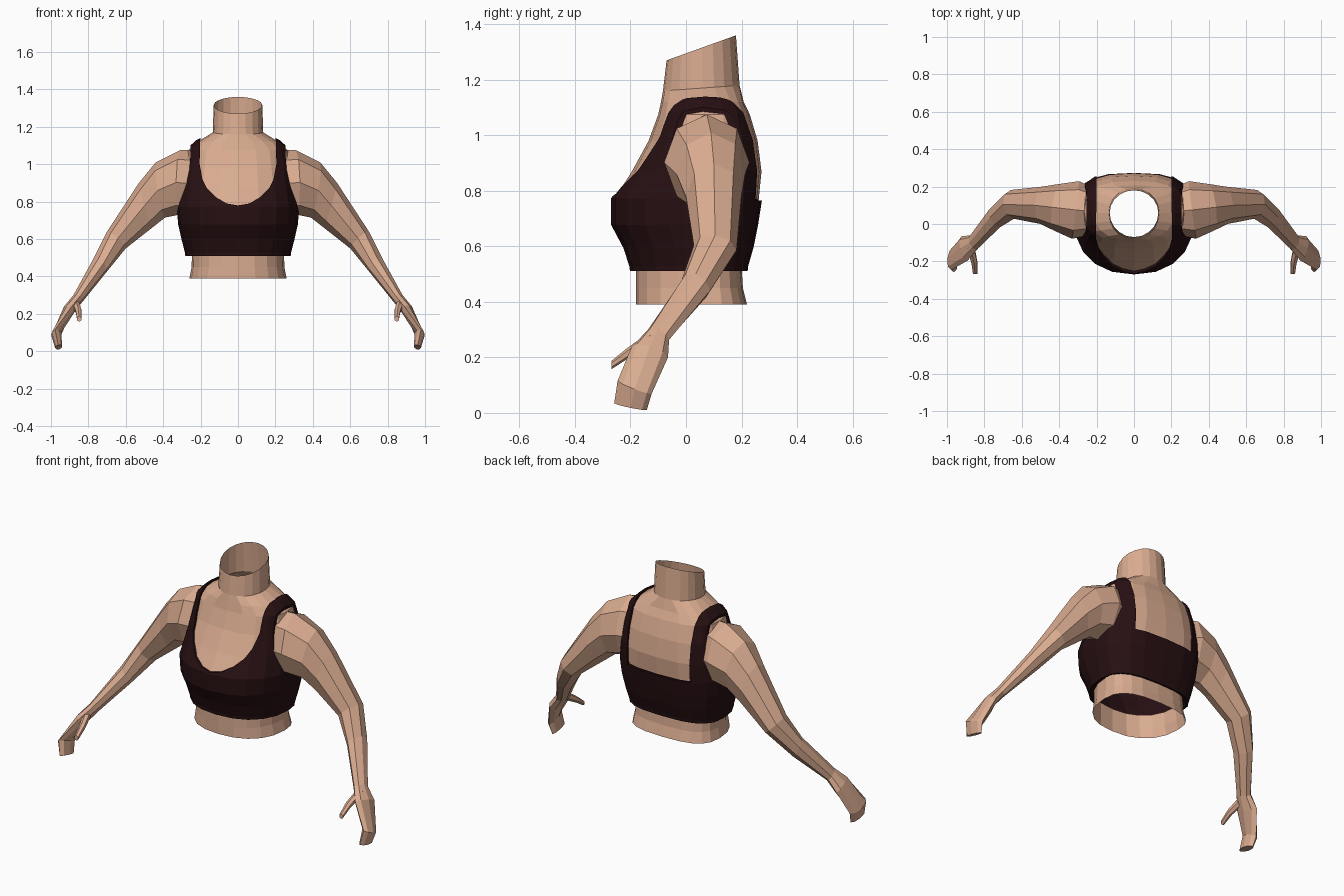
import bpy, bmesh, math
from mathutils import Vector

if "Cube" in bpy.data.objects:
    bpy.data.objects.remove(bpy.data.objects["Cube"])


def material(name, rgb):
    m = bpy.data.materials.new(name)
    m.diffuse_color = (*rgb, 1)
    m.use_nodes = True
    m.node_tree.nodes["Principled BSDF"].inputs["Base Color"].default_value = m.diffuse_color
    return m


skin = material("skin", (0.70, 0.41, 0.28))
cloth = material("dark_cloth", (0.02, 0.005, 0.006))


def make_object(name, bm, *mats):
    bmesh.ops.recalc_face_normals(bm, faces=bm.faces)
    me = bpy.data.meshes.new(name)
    bm.to_mesh(me)
    bm.free()
    for m in mats:
        me.materials.append(m)
    ob = bpy.data.objects.new(name, me)
    bpy.context.collection.objects.link(ob)
    return ob


def loft(rings, cap_end=False):
    bm = bmesh.new()
    loops = [[bm.verts.new(p) for p in r] for r in rings]
    n = len(loops[0])
    for a, b in zip(loops, loops[1:]):
        for i in range(n):
            j = (i + 1) % n
            bm.faces.new((a[i], a[j], b[j], b[i]))
    if cap_end:
        bm.faces.new(loops[-1])
    return bm


def body_ring(z, hx, front, back, rise=0.0, n=20):
    """Rounded body section: softer curve in front, flatter behind."""
    pts, cy = [], 0.06
    for i in range(n):
        t = 2 * math.pi * i / n
        c, s = math.cos(t), math.sin(t)
        e = 2 / (2.8 if s > 0 else 2.3) if hx > 0.2 else 1.0
        x = math.copysign(abs(c) ** e, c) * hx
        f = abs(s) ** e
        y = cy + f * (back - cy if s > 0 else front - cy)
        pts.append(Vector((x, y, z + rise * (y - front) / (back - front))))
    return pts


def limb_rings(stations, n=8):
    """Each station: top x, top z, bottom x, bottom z, y centre, half width."""
    mids = [Vector(((a + c) / 2, y, (b + d) / 2)) for a, b, c, d, y, w in stations]
    rings = []
    for i, (a, b, c, d, y, w) in enumerate(stations):
        u = Vector(((a - c) / 2, 0, (b - d) / 2))
        t = mids[min(i + 1, len(mids) - 1)] - mids[max(i - 1, 0)]
        v = u.cross(t).normalized() * w
        rings.append([mids[i] + u * math.cos(k * 2 * math.pi / n)
                      + v * math.sin(k * 2 * math.pi / n) for k in range(n)])
    return rings


def mirror_x(ob):
    ob.modifiers.new("mirror", 'MIRROR').use_axis[0] = True


# Torso: waist, chest, shoulders and open neck
waist = [(0.39, 0.26, -0.18, 0.22), (0.45, 0.248, -0.18, 0.205),
         (0.53, 0.246, -0.18, 0.20)]
chest = [(0.53, 0.272, -0.192, 0.212), (0.60, 0.29, -0.215, 0.232),
         (0.68, 0.308, -0.258, 0.248), (0.77, 0.316, -0.258, 0.262),
         (0.87, 0.30, -0.195, 0.272), (0.98, 0.285, -0.135, 0.258),
         (1.075, 0.266, -0.10, 0.23), (1.12, 0.215, -0.09, 0.208)]
neck = [(1.16, 0.135, -0.083, 0.193, 0.02), (1.27, 0.13, -0.07, 0.18, 0.09)]
bm = loft([body_ring(*r) for r in waist + chest + neck])
for f in bm.faces:
    z = f.calc_center_median().z
    f.material_index = 1 if 0.525 < z < 0.75 else 0
make_object("torso", bm, skin, cloth)

# Top: shell over the chest, with openings cut for neck, back and arms
shell = [(0.512, 0.27, -0.19, 0.21)] + chest + [(1.15, 0.15, -0.083, 0.2)]
top = make_object("cropped_top", loft([body_ring(*r) for r in shell]), cloth)
solid = top.modifiers.new("thickness", 'SOLIDIFY')
solid.thickness, solid.offset = 0.012, 1


def cut(name, outline, y0, y1):
    bm = bmesh.new()
    lo = [bm.verts.new((x, y0, z)) for x, z in outline]
    hi = [bm.verts.new((x, y1, z)) for x, z in outline]
    bm.faces.new(lo)
    bm.faces.new(hi)
    for i in range(len(lo)):
        j = (i + 1) % len(lo)
        bm.faces.new((lo[i], lo[j], hi[j], hi[i]))
    ob = make_object(name, bm, cloth)
    ob.hide_render = True
    ob.hide_viewport = True
    mod = top.modifiers.new(name, 'BOOLEAN')
    mod.operation, mod.solver, mod.object = 'DIFFERENCE', 'EXACT', ob


half = [(0.06, 0.79), (0.12, 0.825), (0.165, 0.87), (0.19, 0.92), (0.205, 1.0), (0.2, 1.3)]
cut("neckline_cutter", [(-x, z) for x, z in reversed(half)] + [(0, 0.78)] + half, -0.5, 0.061)
cut("back_cutter", [(-0.2, 0.765), (0.2, 0.765), (0.2, 1.31), (-0.2, 1.31)], 0.059, 0.5)
armhole = [(0.256, 1.3), (0.254, 1.05), (0.26, 0.97), (0.28, 0.88), (0.31, 0.80),
           (0.5, 0.78), (0.5, 1.3)]
cut("left_armhole_cutter", armhole, -0.5, 0.5)
cut("right_armhole_cutter", [(-x, z) for x, z in armhole], -0.5, 0.5)

# Arms with mitten hands
arm = [(0.245, 1.075, 0.26, 0.72, 0.07, 0.135),
       (0.31, 1.075, 0.315, 0.73, 0.075, 0.155),
       (0.44, 1.01, 0.39, 0.715, 0.09, 0.125),
       (0.53, 0.90, 0.46, 0.66, 0.10, 0.10),
       (0.70, 0.64, 0.60, 0.55, 0.105, 0.078),
       (0.77, 0.50, 0.71, 0.415, 0.035, 0.06),
       (0.88, 0.30, 0.835, 0.26, -0.10, 0.045),
       (0.93, 0.24, 0.88, 0.20, -0.13, 0.07),
       (0.998, 0.085, 0.945, 0.10, -0.185, 0.066),
       (0.978, 0.018, 0.94, 0.027, -0.20, 0.06)]
mirror_x(make_object("arms", loft(limb_rings(arm), True), skin))

# Thumbs
thumb = [(0.875, 0.295, 0.87, 0.24, -0.125, 0.022),
         (0.855, 0.235, 0.85, 0.195, -0.21, 0.018),
         (0.85, 0.188, 0.848, 0.158, -0.268, 0.013)]
mirror_x(make_object("thumbs", loft(limb_rings(thumb, 6), True), skin))
